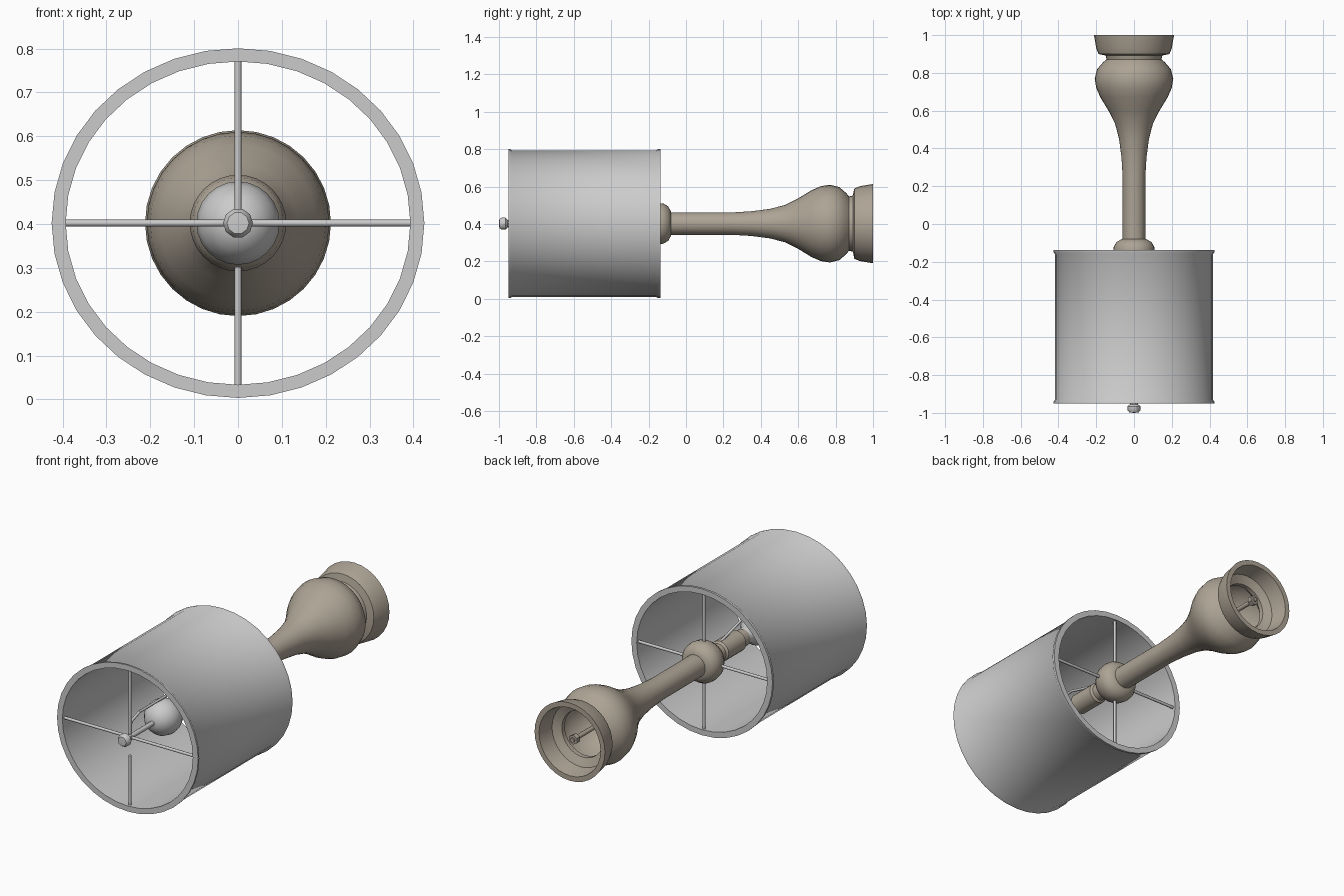
import bpy, math
from mathutils import Matrix, Vector

if "Cube" in bpy.data.objects:
    bpy.data.objects.remove(bpy.data.objects["Cube"])

CZ = 0.402  # height of the lamp's lying axis


def material(name, rgb):
    m = bpy.data.materials.new(name)
    m.diffuse_color = (*rgb, 1)
    m.use_nodes = True
    m.node_tree.nodes["Principled BSDF"].inputs["Base Color"].default_value = m.diffuse_color
    return m


wood = material("warm_grey", (0.42, 0.37, 0.30))


def finish(ob, name, mat=None, angle=35):
    ob.name = name
    if mat:
        ob.data.materials.append(mat)
    bpy.ops.object.select_all(action='DESELECT')
    ob.select_set(True)
    bpy.context.view_layer.objects.active = ob
    bpy.ops.object.shade_smooth_by_angle(angle=math.radians(angle))
    return ob


def lathe(name, profile, n=32, mat=None, closed=False, sx=1, sz=1):
    """Revolve (radius, y) points about the y axis; radius 0 makes a pole."""
    verts, faces, rings = [], [], []
    for r, y in profile:
        k = 1 if r == 0 else n
        rings.append([len(verts) + i for i in range(k)])
        for i in range(k):
            a = 2 * math.pi * i / n
            verts.append((r * sx * math.cos(a), y, CZ + r * sz * math.sin(a)))
    pairs = list(zip(rings, rings[1:]))
    if closed:
        pairs.append((rings[-1], rings[0]))
    for a, b in pairs:
        for i in range(n):
            j = (i + 1) % n
            f = [a[i % len(a)], a[j % len(a)], b[j % len(b)], b[i % len(b)]]
            faces.append(list(dict.fromkeys(f)))
    me = bpy.data.meshes.new(name)
    me.from_pydata(verts, [], faces)
    ob = bpy.data.objects.new(name, me)
    bpy.context.collection.objects.link(ob)
    finish(ob, name, mat)
    bpy.ops.object.mode_set(mode='EDIT')
    bpy.ops.mesh.select_all(action='SELECT')
    bpy.ops.mesh.normals_make_consistent(inside=False)
    bpy.ops.object.mode_set(mode='OBJECT')
    return ob


def rod(name, p, q, r, n=8, mat=None):
    p, q = Vector(p), Vector(q)
    bpy.ops.mesh.primitive_cylinder_add(vertices=n, radius=r, depth=(q - p).length)
    ob = bpy.context.object
    rot = (q - p).to_track_quat('Z', 'Y').to_matrix().to_4x4()
    ob.matrix_world = Matrix.Translation((p + q) / 2) @ rot
    return finish(ob, name, mat, 50)


# Slightly oval drum shade with a thick wall and rolled rims
lathe("shade", [(0.425, -0.95), (0.425, -0.94), (0.418, -0.93), (0.418, -0.16),
                (0.425, -0.15), (0.425, -0.137), (0.393, -0.137), (0.393, -0.95)],
      n=36, closed=True, sz=0.938)

# Turned stand, hollow at the foot
lathe("stand", [(0, -0.10), (0.06, -0.10), (0.06, 0.25), (0.066, 0.35), (0.079, 0.45),
                (0.10, 0.53), (0.135, 0.60), (0.178, 0.67), (0.2, 0.72), (0.208, 0.77),
                (0.195, 0.82), (0.165, 0.855), (0.145, 0.872), (0.15, 0.892),
                (0.188, 0.90), (0.2, 0.93), (0.212, 1.0), (0.185, 1.0),
                (0.17, 0.91), (0.125, 0.89), (0.125, 0.865), (0.17, 0.82),
                (0.175, 0.75), (0.14, 0.67), (0.09, 0.58), (0, 0.53)], mat=wood)

# Threaded rod and nut in the foot
rod("foot_rod", (0, 0.5, CZ), (0, 0.98, CZ), 0.012, mat=wood)
rod("foot_nut", (0, 0.945, CZ), (0, 0.972, CZ), 0.026, 6, wood)

# Rounded collar where the stand meets the shade
lathe("collar", [(0, -0.08), (0.065, -0.08), (0.092, -0.095), (0.107, -0.12),
                 (0.11, -0.145), (0.104, -0.18), (0.085, -0.21), (0.05, -0.225),
                 (0, -0.225)], mat=wood)

# Bulb socket
lathe("socket", [(0, -0.22), (0.045, -0.22), (0.045, -0.28), (0.055, -0.29),
                 (0.055, -0.44), (0.045, -0.45), (0.045, -0.49), (0, -0.49)],
      n=20, mat=wood)

# Bulb
lathe("bulb", [(0, -0.47), (0.04, -0.48), (0.045, -0.53), (0.072, -0.57), (0.09, -0.61),
               (0.095, -0.645), (0.086, -0.685), (0.062, -0.718), (0.033, -0.735),
               (0, -0.74)], n=24)

# Four spokes at each end of the shade
for end, y, start in (("front", -0.93, 0.0), ("back", -0.155, 0.08)):
    for i in range(4):
        a = i * math.pi / 2
        s = 0.10 if end == "front" and i == 3 else start
        reach = 0.40 if i % 2 == 0 else 0.375
        c, d = math.cos(a), math.sin(a)
        rod(f"{end}_spoke_{i}", (c * s, y, CZ + d * s),
            (c * reach, y, CZ + d * reach), 0.008)

# Harp wire above the bulb and the centre stem to the finial
harp = [(0, -0.93, CZ), (0, -0.92, CZ + 0.08), (0, -0.85, CZ + 0.105),
        (0, -0.5, CZ + 0.105), (0, -0.3, CZ + 0.05)]
for i, (p, q) in enumerate(zip(harp, harp[1:])):
    rod(f"harp_{i}", p, q, 0.007)
rod("stem", (0, -0.96, CZ), (0, -0.73, CZ), 0.013)

# Finial knob
lathe("finial", [(0, -1.0), (0.025, -0.998), (0.034, -0.985), (0.034, -0.965),
                 (0.022, -0.955), (0.018, -0.93), (0, -0.93)], n=10)
